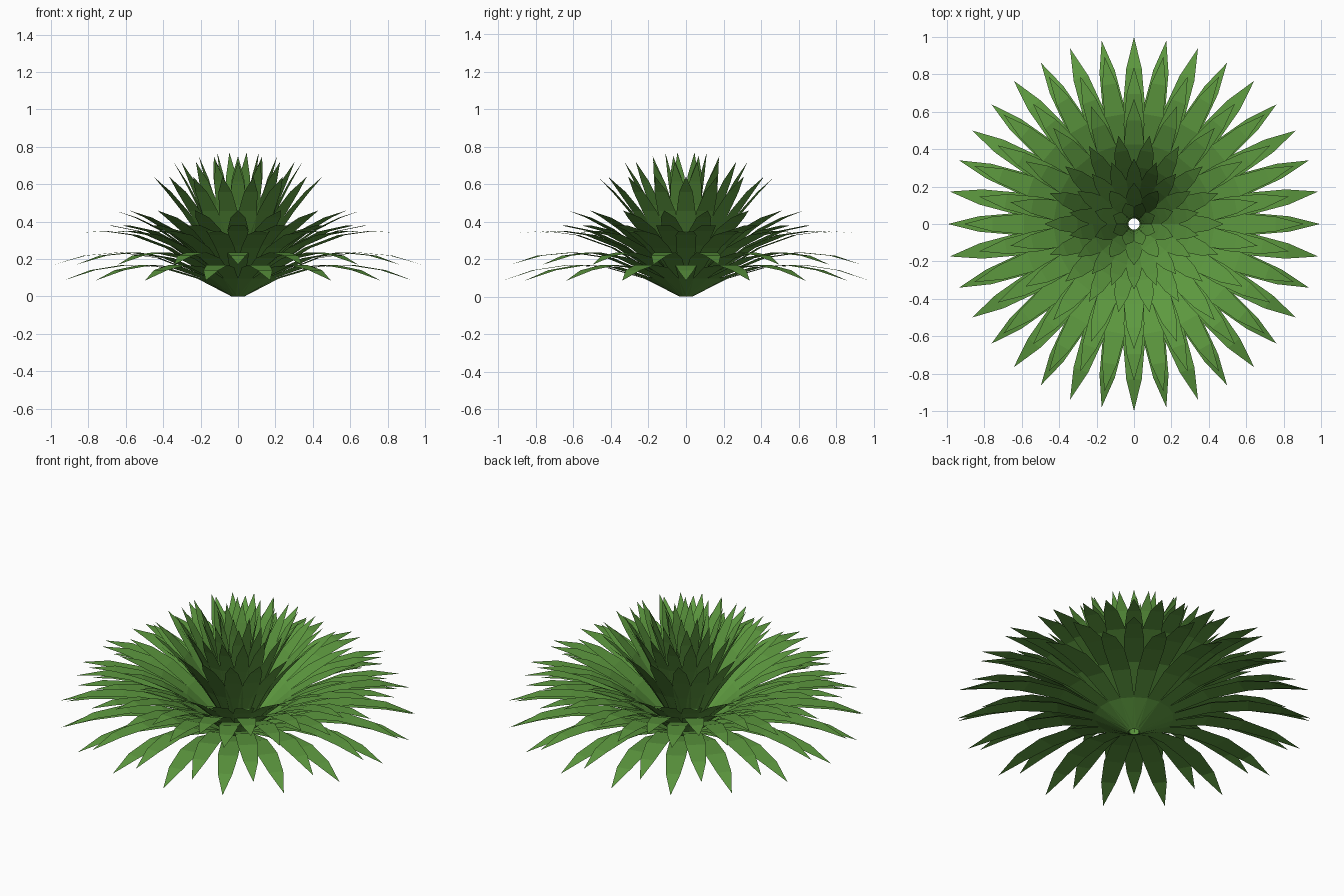
import bpy, math
from mathutils import Vector

if "Cube" in bpy.data.objects:
    bpy.data.objects.remove(bpy.data.objects["Cube"])

green = bpy.data.materials.new("leaf green")
green.diffuse_color = (0.11, 0.32, 0.05, 1)
green.use_nodes = True
green.node_tree.nodes["Principled BSDF"].inputs["Base Color"].default_value = green.diffuse_color

# leaf outline: (position along the leaf, fraction of full width)
OUTLINE = [(0, 0.3), (0.2, 0.68), (0.42, 0.95), (0.64, 1.0), (0.83, 0.72)]


def leaf_ring(name, count, offset, control, tip, width):
    """Ring of flat tapered leaves, each following a curved (radius, height) path."""
    start, control, tip = Vector((0.03, 0)), Vector(control), Vector(tip)
    verts, faces = [], []
    for i in range(count):
        a = math.radians(offset) + 2 * math.pi * i / count
        out = Vector((math.cos(a), math.sin(a), 0))
        side = Vector((-out.y, out.x, 0))
        base = len(verts)
        for t, w in OUTLINE:
            p = start * (1 - t) ** 2 + control * 2 * t * (1 - t) + tip * t * t
            mid = out * p.x + Vector((0, 0, p.y))
            verts += [mid - side * w * width / 2, mid + side * w * width / 2]
        verts.append(out * tip.x + Vector((0, 0, tip.y)))
        n = len(OUTLINE)
        for k in range(n - 1):
            b = base + 2 * k
            faces.append((b, b + 2, b + 3, b + 1))
        b = base + 2 * (n - 1)
        faces.append((b, b + 2, b + 1))
    mesh = bpy.data.meshes.new(name)
    mesh.from_pydata([tuple(v) for v in verts], [], faces)
    mesh.materials.append(green)
    obj = bpy.data.objects.new(name, mesh)
    bpy.context.collection.objects.link(obj)
    return obj


# drooping outer leaves
leaf_ring("outer_leaves_low", 18, 0, (0.50, 0.29), (0.995, 0.085), 0.115)
leaf_ring("outer_leaves_high", 18, 10, (0.50, 0.36), (1.0, 0.17), 0.115)
# level middle leaves
leaf_ring("middle_leaves_low", 18, 0, (0.46, 0.41), (0.91, 0.34), 0.11)
leaf_ring("middle_leaves_high", 18, 10, (0.41, 0.42), (0.84, 0.38), 0.11)
# rising inner leaves
leaf_ring("inner_leaves_low", 18, 10, (0.32, 0.37), (0.67, 0.46), 0.11)
leaf_ring("inner_leaves_high", 18, 0, (0.22, 0.42), (0.48, 0.64), 0.10)
# upright crown
leaf_ring("crown_leaves_outer", 18, 10, (0.15, 0.42), (0.35, 0.72), 0.09)
leaf_ring("crown_leaves_middle", 10, 18, (0.09, 0.42), (0.22, 0.75), 0.09)
leaf_ring("crown_leaves_centre", 8, 22.5, (0.04, 0.42), (0.12, 0.77), 0.08)
